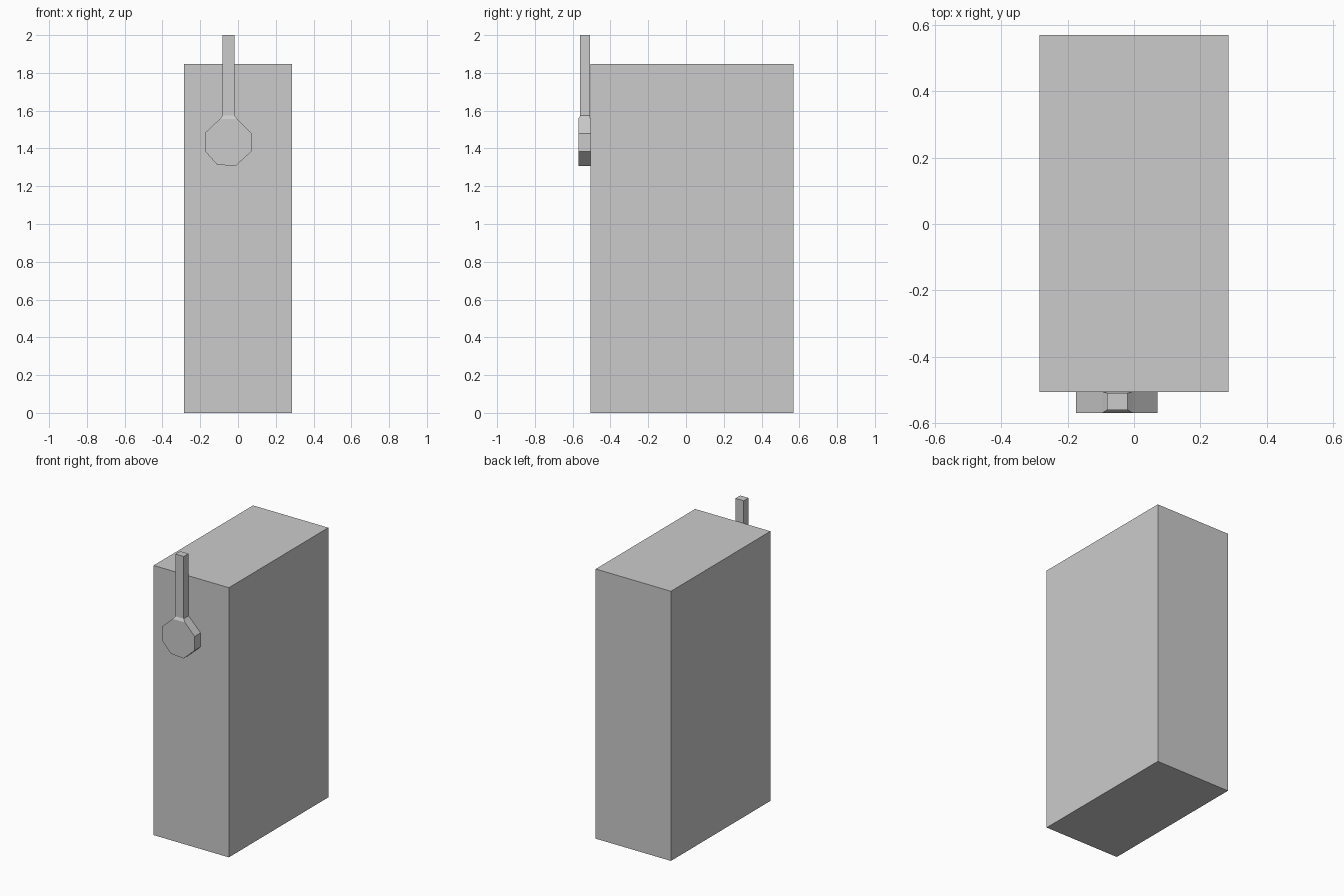
import bpy, bmesh
from mathutils import Vector

if "Cube" in bpy.data.objects:
    bpy.data.objects.remove(bpy.data.objects["Cube"])


def finish(bm, name):
    bmesh.ops.recalc_face_normals(bm, faces=bm.faces)
    mesh = bpy.data.meshes.new(name)
    bm.to_mesh(mesh)
    bm.free()
    obj = bpy.data.objects.new(name, mesh)
    bpy.context.collection.objects.link(obj)
    return obj


def box(name, lo, hi):
    lo, hi = Vector(lo), Vector(hi)
    bm = bmesh.new()
    bmesh.ops.create_cube(bm, size=1)
    for v in bm.verts:
        v.co = (lo + hi) / 2 + v.co * (hi - lo)
    return finish(bm, name)


# Main cabinet block
box("body", (-0.285, -0.506, 0), (0.285, 0.57, 1.847))

# Octagonal knob on the front, with its stem drawn up from the top facet
outline = [(-0.097, 1.556), (-0.175, 1.482), (-0.173, 1.384), (-0.111, 1.314),
           (-0.013, 1.307), (0.071, 1.384), (0.071, 1.48), (-0.003, 1.556)]
bm = bmesh.new()
front = bm.faces.new([bm.verts.new((x, -0.57, z)) for x, z in outline])
ext = bmesh.ops.extrude_face_region(bm, geom=[front], use_keep_orig=True)
for v in ext["geom"]:
    if isinstance(v, bmesh.types.BMVert):
        v.co.y = -0.506
bm.normal_update()
cap = max(bm.faces, key=lambda f: f.calc_center_median().z)


def extrude_cap(face, x0, x1, y0, y1, z):
    """Extrude a four-sided cap and fit it to a rectangle at height z."""
    c = face.calc_center_median()
    new = bmesh.ops.extrude_discrete_faces(bm, faces=[face])["faces"][0]
    for v in new.verts:
        v.co = (x0 if v.co.x < c.x else x1, y0 if v.co.y < c.y else y1, z)
    return new


cap = extrude_cap(cap, -0.081, -0.019, -0.56, -0.509, 1.574)
extrude_cap(cap, -0.081, -0.019, -0.56, -0.509, 2.0)
finish(bm, "knob_and_stem")
